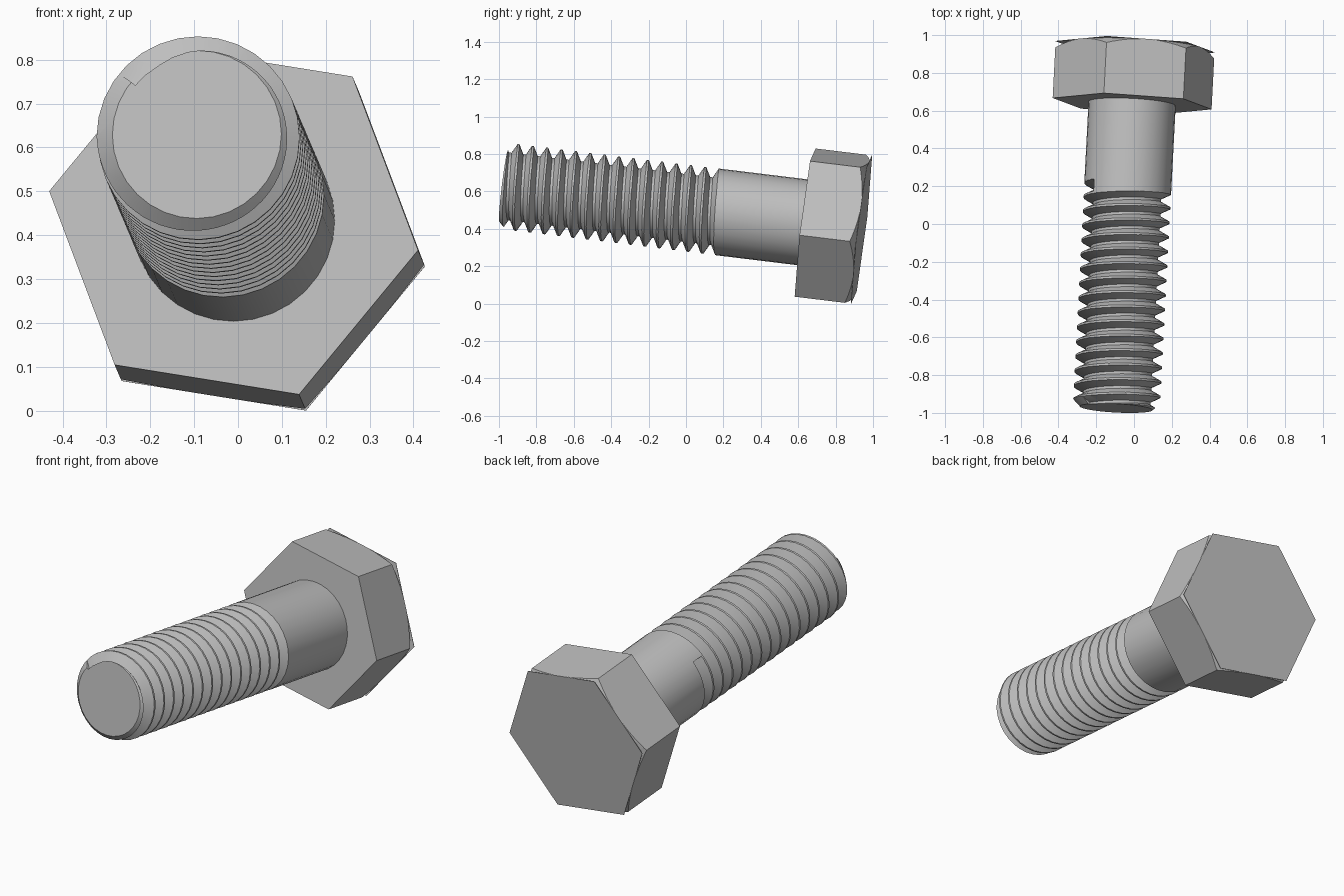
import bpy, bmesh, math
from mathutils import Vector, Matrix

cube = bpy.data.objects.get("Cube")
if cube:
    bpy.data.objects.remove(cube, do_unlink=True)

# One plain steel grey
steel = bpy.data.materials.new("steel_grey")
steel.use_nodes = True
colour = (0.52, 0.52, 0.52, 1)
steel.diffuse_color = colour
steel.node_tree.nodes["Principled BSDF"].inputs["Base Color"].default_value = colour

# Bolt frame: local z runs from the underside of the head (0) to the tip
z_axis = Vector((-0.052, -1, 0.122)).normalized()
x_axis = Vector((1, 0, 0))
x_axis = (x_axis - z_axis * x_axis.dot(z_axis)).normalized()
y_axis = z_axis.cross(x_axis)
FRAME = Matrix((x_axis, y_axis, z_axis)).transposed().to_4x4()
FRAME.translation = (-0.01, 0.637, 0.433)

R, ROOT, PITCH = 0.231, 0.181, 0.0775
TIP, HEAD = 1.626, 0.305
HEX_R, HEX_TURN = 0.427, math.radians(50.5)


def loft(name, sections):
    """Skin a list of closed point loops and cap both ends."""
    bm = bmesh.new()
    rings = [[bm.verts.new(p) for p in s] for s in sections]
    n = len(rings[0])
    for a, b in zip(rings, rings[1:]):
        for i in range(n):
            j = (i + 1) % n
            bm.faces.new((a[i], a[j], b[j], b[i]))
    bm.faces.new(rings[0][::-1])
    bm.faces.new(rings[-1])
    bmesh.ops.recalc_face_normals(bm, faces=bm.faces)
    mesh = bpy.data.meshes.new(name)
    bm.to_mesh(mesh)
    bm.free()
    mesh.materials.append(steel)
    ob = bpy.data.objects.new(name, mesh)
    ob.matrix_world = FRAME
    bpy.context.collection.objects.link(ob)
    return ob


def ring(r, z, n, turn=0.0):
    return [(r * math.cos(turn + math.tau * i / n), r * math.sin(turn + math.tau * i / n), z)
            for i in range(n)]


def activate(ob):
    bpy.ops.object.select_all(action='DESELECT')
    ob.select_set(True)
    bpy.context.view_layer.objects.active = ob


def boolean(ob, tool, operation):
    tool.hide_render = True
    mod = ob.modifiers.new("cut", 'BOOLEAN')
    mod.object, mod.operation, mod.solver = tool, operation, 'EXACT'
    activate(ob)
    bpy.ops.object.modifier_apply(modifier=mod.name)
    bpy.data.objects.remove(tool, do_unlink=True)


# Shank: chamfered rod with a helical groove cut into it
SEG = 32
shank = loft("threaded_shank", [ring(R, -0.01, SEG), ring(R, TIP - 0.038, SEG),
                                ring(0.193, TIP, SEG)])
groove = []
for i in range(15 * SEG + 1):
    a = math.radians(141) + math.tau * i / SEG
    zc = 0.461 + PITCH * i / SEG
    groove.append([(r * math.cos(a), r * math.sin(a), zc + dz)
                   for r, dz in ((ROOT, -0.007), (0.239, -0.0375), (0.239, 0.0375), (ROOT, 0.007))])
boolean(shank, loft("groove_cutter", groove), 'DIFFERENCE')
activate(shank)
bpy.ops.object.shade_smooth_by_angle(angle=math.radians(25))

# Head: hexagonal prism with a conical chamfer on its corners
head = loft("hex_head", [ring(HEX_R, -HEAD + 0.001, 6, HEX_TURN), ring(HEX_R, 0, 6, HEX_TURN)])
cone = loft("chamfer_cone", [ring(0.367, -HEAD - 0.0005, 64),
                             ring(0.367 + 0.4 * math.sqrt(3), -HEAD + 0.4, 64)])
boolean(head, cone, 'INTERSECT')

# Thin flat hexagon over the end of the head
loft("head_face_plate", [ring(HEX_R, -HEAD, 6, HEX_TURN), ring(HEX_R, -HEAD + 0.002, 6, HEX_TURN)])
